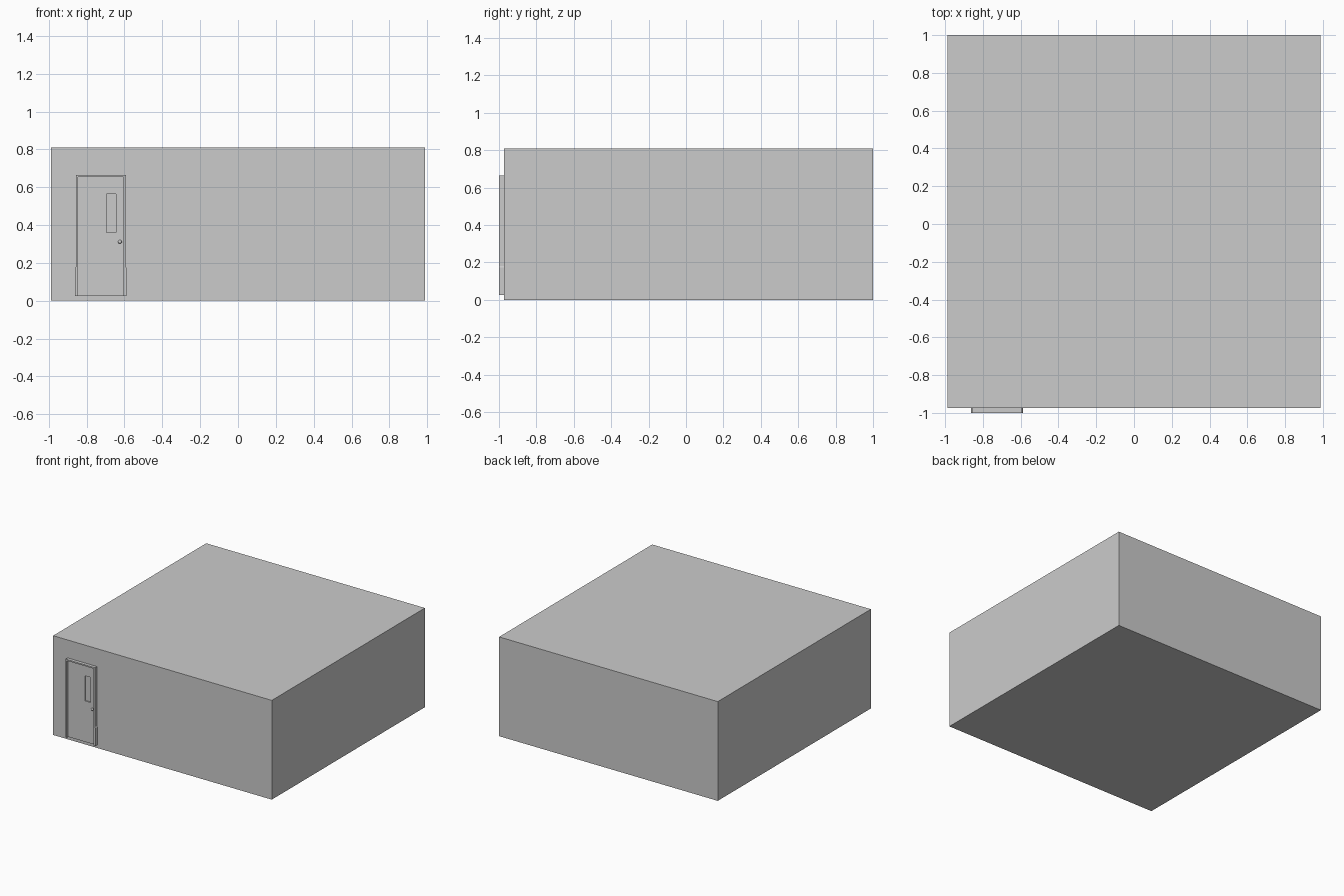
import bpy, bmesh, math

if "Cube" in bpy.data.objects:
    bpy.data.objects.remove(bpy.data.objects["Cube"])

W, H = 0.987, 0.81        # half width, height of the building
WALL, FRONT = -0.974, -1.0  # front wall plane, frontmost plane of the frame
CX = -0.725               # door centre


def finish(name, bm):
    bmesh.ops.recalc_face_normals(bm, faces=bm.faces)
    me = bpy.data.meshes.new(name)
    bm.to_mesh(me)
    bm.free()
    ob = bpy.data.objects.new(name, me)
    bpy.context.collection.objects.link(ob)
    return ob


def box(name, x, y, z):
    bm = bmesh.new()
    bmesh.ops.create_cube(bm, size=1)
    for v in bm.verts:
        v.co = (x[v.co.x > 0], y[v.co.y > 0], z[v.co.z > 0])
    return finish(name, bm)


def strip(name, outer, inner, y0, y1, closed):
    """Band between two matching xz outlines, extruded from y0 to y1."""
    bm = bmesh.new()
    a = [bm.verts.new((x, y0, z)) for x, z in outer]
    b = [bm.verts.new((x, y0, z)) for x, z in inner]
    n = len(a)
    for i in range(n if closed else n - 1):
        j = (i + 1) % n
        bm.faces.new((a[i], a[j], b[j], b[i]))
    ext = bmesh.ops.extrude_face_region(bm, geom=bm.faces[:])
    for v in ext["geom"]:
        if isinstance(v, bmesh.types.BMVert):
            v.co.y = y1
    return finish(name, bm)


def rect(x0, x1, z0, z1):
    return [(x0, z0), (x1, z0), (x1, z1), (x0, z1)]


# Building block
box("building", (-W, W), (WALL, 1.0), (0, H))

# Door frame: mirrored half outlines, slightly wider at the foot
half_out = [(0.137, 0.026), (0.137, 0.172), (0.132, 0.18), (0.132, 0.664)]
half_in = [(0.121, 0.026), (0.121, 0.172), (0.121, 0.18), (0.121, 0.653)]
mirror = lambda pts: [(CX - x, z) for x, z in pts] + [(CX + x, z) for x, z in reversed(pts)]
strip("door_frame", mirror(half_out), mirror(half_in), FRONT, WALL + 0.004, False)

# Door leaf with a narrow window opening
strip("door", rect(CX - 0.121, CX + 0.121, 0.026, 0.653),
      rect(-0.694, -0.644, 0.36, 0.565), -0.983, WALL + 0.004, True)

# Round knob on a short stem
bm = bmesh.new()
bmesh.ops.create_uvsphere(bm, u_segments=16, v_segments=10, radius=0.01)
knob = finish("door_knob", bm)
knob.location = (-0.624, -0.989, 0.311)
for p in knob.data.polygons:
    p.use_smooth = True
bm = bmesh.new()
bmesh.ops.create_cone(bm, cap_ends=True, segments=12, radius1=0.005, radius2=0.005, depth=0.012)
stem = finish("knob_stem", bm)
stem.location = (-0.624, -0.983, 0.311)
stem.rotation_euler.x = math.pi / 2
